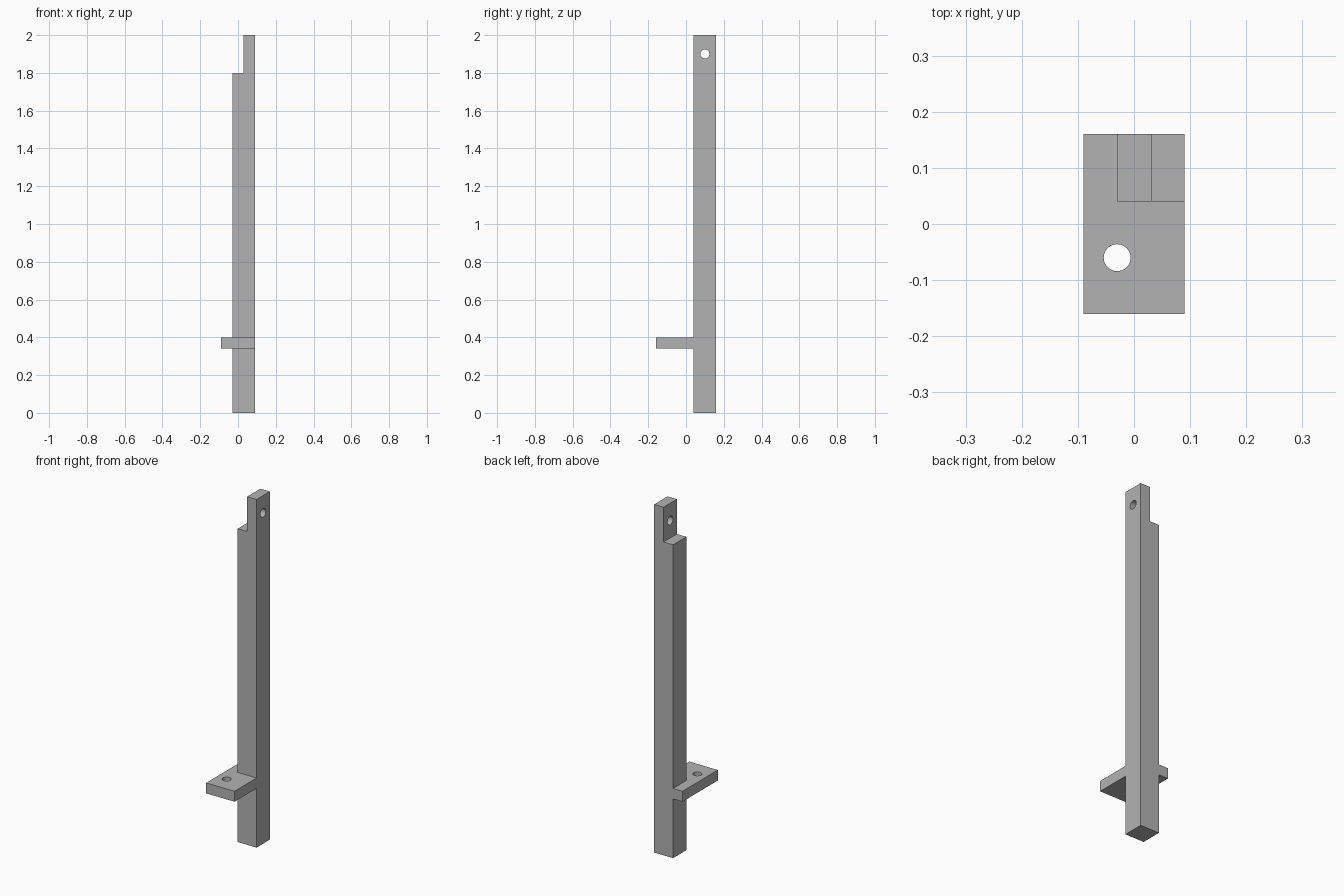
import bpy
import bmesh
from math import pi
from mathutils import Matrix, Vector

default_cube = bpy.data.objects.get("Cube")
if default_cube:
    bpy.data.objects.remove(default_cube, do_unlink=True)

grey = bpy.data.materials.new("plain grey")
grey.use_nodes = True
colour = (0.45, 0.45, 0.45, 1)
grey.diffuse_color = colour
grey.node_tree.nodes["Principled BSDF"].inputs["Base Color"].default_value = colour


def make_object(name, bm):
    mesh = bpy.data.meshes.new(name)
    bm.to_mesh(mesh)
    bm.free()
    mesh.materials.append(grey)
    obj = bpy.data.objects.new(name, mesh)
    bpy.context.collection.objects.link(obj)
    return obj


def prism(name, outline, start, depth):
    """Extrude a flat outline from its start position along depth."""
    bm = bmesh.new()
    face = bm.faces.new([bm.verts.new(Vector(p) + Vector(start)) for p in outline])
    moved = bmesh.ops.extrude_face_region(bm, geom=[face])["geom"]
    bmesh.ops.translate(bm, vec=depth, verts=[v for v in moved if isinstance(v, bmesh.types.BMVert)])
    bmesh.ops.recalc_face_normals(bm, faces=bm.faces)
    return make_object(name, bm)


def drill(name, centre, radius, axis_turn):
    bm = bmesh.new()
    bmesh.ops.create_cone(bm, cap_ends=True, segments=32, radius1=radius, radius2=radius, depth=0.3,
                          matrix=Matrix.Translation(centre) @ axis_turn)
    return make_object(name, bm)


def combine(target, tool, operation):
    """Apply a boolean and discard the tool."""
    mod = target.modifiers.new(operation.lower(), 'BOOLEAN')
    mod.operation, mod.solver, mod.object = operation, 'EXACT', tool
    bpy.context.view_layer.objects.active = target
    bpy.ops.object.modifier_apply(modifier=mod.name)
    bpy.data.objects.remove(tool, do_unlink=True)


# Square post with a half-width tenon at the top
post = prism("notched_post",
             [(-0.03, 0, 0), (0.09, 0, 0), (0.09, 0, 2), (0.03, 0, 2), (0.03, 0, 1.8), (-0.03, 0, 1.8)],
             (0, 0.04, 0), (0, 0.12, 0))

# Mounting plate, flush with the back and left of the post
plate = prism("mounting_plate",
              [(-0.09, -0.16, 0), (0.09, -0.16, 0), (0.09, 0.16, 0), (-0.09, 0.16, 0)],
              (0, 0, 0.34), (0, 0, 0.06))
combine(post, plate, 'UNION')

# Bolt holes through the plate and the tenon
combine(post, drill("plate_drill", (-0.03, -0.06, 0.37), 0.024, Matrix()), 'DIFFERENCE')
combine(post, drill("tenon_drill", (0.06, 0.1, 1.9), 0.024, Matrix.Rotation(pi / 2, 4, 'Y')), 'DIFFERENCE')

# Smooth the hole walls while keeping the corners crisp
post.select_set(True)
bpy.context.view_layer.objects.active = post
bpy.ops.object.shade_smooth_by_angle(angle=pi / 6)
